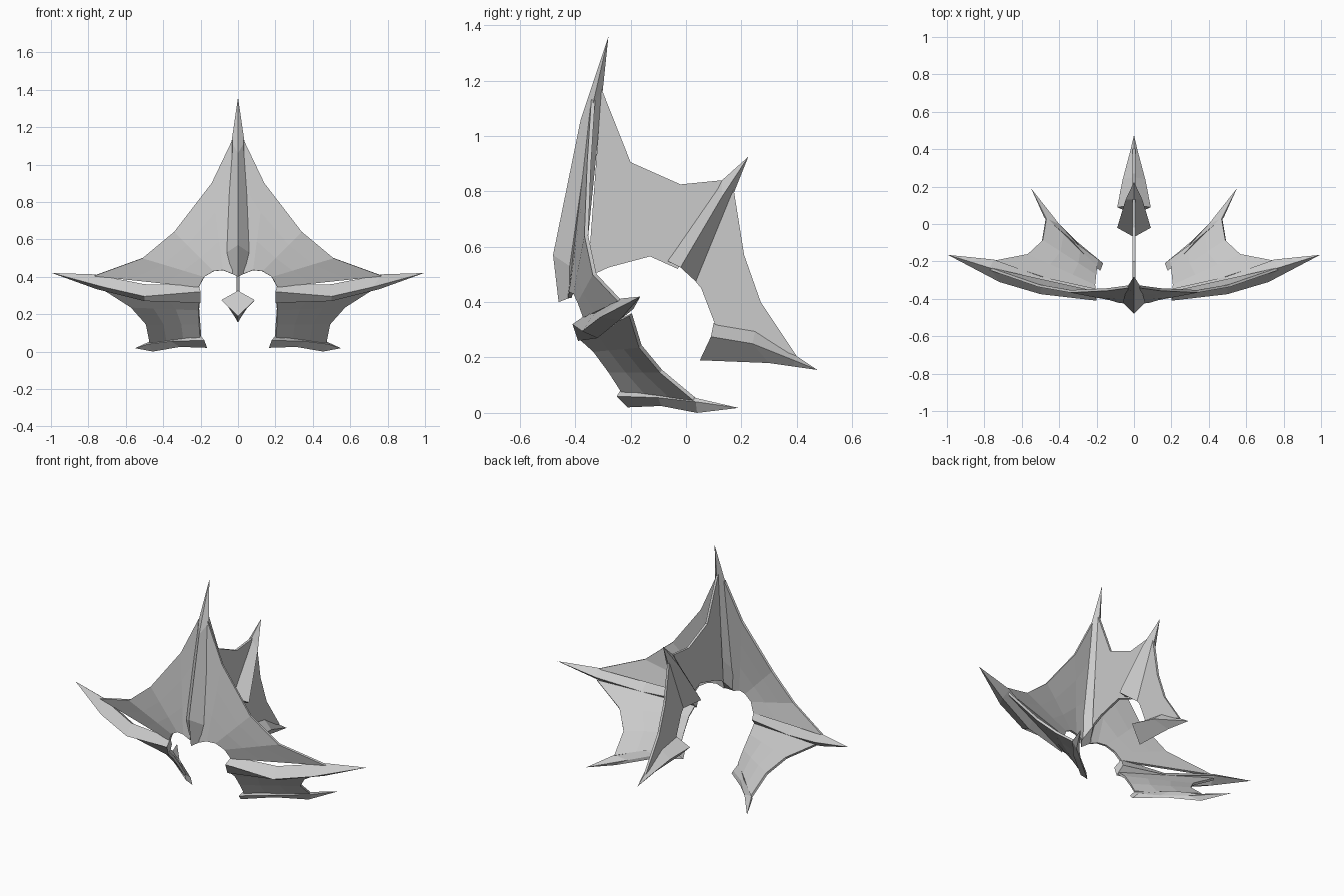
import bpy
from mathutils import Vector


def make(name, verts, faces, mirror=False, thick=0):
    me = bpy.data.meshes.new(name)
    me.from_pydata([tuple(v) for v in verts], [], faces)
    me.validate()
    ob = bpy.data.objects.new(name, me)
    bpy.context.collection.objects.link(ob)
    if thick:
        m = ob.modifiers.new("thickness", 'SOLIDIFY')
        m.thickness, m.offset = thick, 0
    if mirror:
        ob.modifiers.new("mirror", 'MIRROR')
    return ob


def spike(name, sections, tip, mirror=False):
    """Four-sided sections lofted to a point."""
    verts = [p for s in sections for p in s] + [tip]
    n = len(sections)
    faces = [(3, 2, 1, 0)]
    for r in range(n - 1):
        for i in range(4):
            a, b = r * 4 + i, r * 4 + (i + 1) % 4
            faces.append((a, b, b + 4, a + 4))
    for i in range(4):
        faces.append(((n - 1) * 4 + i, (n - 1) * 4 + (i + 1) % 4, n * 4))
    return make(name, verts, faces, mirror)


def kite(front, side, back):
    """Section symmetric about the centre plane."""
    return [(0, *front), side, (0, *back), (-side[0], side[1], side[2])]


def web(name, outer, inner, mirror=False, rows=3):
    """Thin membrane ruled between two edge polylines."""
    n = len(outer)
    verts = [Vector(o).lerp(Vector(i), r / rows)
             for r in range(rows + 1) for o, i in zip(outer, inner)]
    faces = [(r * n + k, r * n + k + 1, (r + 1) * n + k + 1, (r + 1) * n + k)
             for r in range(rows) for k in range(n - 1)]
    return make(name, verts, faces, mirror, 0.014)


# Centre spikes
spike("front_spike", [
    kite((-0.46, 0.40), (0.03, -0.42, 0.415), (-0.355, 0.49)),
    kite((-0.48, 0.57), (0.06, -0.42, 0.53), (-0.355, 0.62)),
    kite((-0.38, 1.06), (0.035, -0.335, 1.12), (-0.30, 1.17))], (0, -0.28, 1.36))
spike("middle_spike", [
    kite((-0.07, 0.55), (0.09, -0.02, 0.525), (0.04, 0.47)),
    kite((0.13, 0.84), (0.045, 0.13, 0.78), (0.175, 0.80))], (0, 0.225, 0.925))
spike("rear_spike", [
    kite((0.10, 0.325), (0.09, 0.09, 0.275), (0.05, 0.19)),
    kite((0.25, 0.30), (0.06, 0.24, 0.25), (0.30, 0.18)),
    kite((0.40, 0.205), (0.02, 0.39, 0.19), (0.39, 0.167))], (0, 0.475, 0.155))

# Paired side spikes
spike("upper_side_spike", [
    [(0.21, -0.36, 0.355), (0.20, -0.41, 0.32), (0.20, -0.39, 0.26), (0.21, -0.345, 0.31)],
    [(0.50, -0.33, 0.36), (0.50, -0.375, 0.295), (0.50, -0.32, 0.27), (0.50, -0.28, 0.32)],
    [(0.77, -0.235, 0.413), (0.72, -0.31, 0.345), (0.76, -0.24, 0.335), (0.75, -0.19, 0.375)]],
    (0.995, -0.165, 0.42), True)
spike("lower_side_spike", [
    [(0.20, -0.235, 0.085), (0.18, -0.25, 0.06), (0.165, -0.21, 0.02), (0.19, -0.19, 0.05)],
    [(0.34, -0.08, 0.075), (0.36, -0.10, 0.055), (0.31, -0.09, 0.025), (0.29, -0.12, 0.045)],
    [(0.47, 0.03, 0.055), (0.48, 0.035, 0.04), (0.455, 0.04, 0.0), (0.40, 0.0, 0.03)]],
    (0.55, 0.19, 0.018), True)

# Centre webs
web("centre_web",
    [(0, -0.305, 1.17), (0, -0.20, 0.905), (0, -0.02, 0.825), (0, 0.13, 0.84)],
    [(0, -0.355, 0.49), (0, -0.28, 0.525), (0, -0.13, 0.565), (0, -0.03, 0.52)])
web("rear_web",
    [(0, 0.17, 0.82), (0, 0.21, 0.57), (0, 0.27, 0.40), (0, 0.40, 0.205)],
    [(0, 0.03, 0.48), (0, 0.055, 0.45), (0, 0.08, 0.385), (0, 0.105, 0.32)])

# Paired side webs
web("front_side_web",
    [(0.03, -0.335, 1.13), (0.14, -0.35, 0.90), (0.34, -0.36, 0.64),
     (0.51, -0.33, 0.50), (0.77, -0.24, 0.405)],
    [(0.03, -0.42, 0.415), (0.08, -0.415, 0.435), (0.13, -0.40, 0.43),
     (0.18, -0.385, 0.40), (0.21, -0.365, 0.345)], True)
web("lower_side_web",
    [(0.75, -0.20, 0.355), (0.57, -0.165, 0.24), (0.49, -0.09, 0.15), (0.47, 0.03, 0.05)],
    [(0.205, -0.38, 0.27), (0.21, -0.33, 0.225), (0.205, -0.275, 0.15), (0.20, -0.23, 0.08)], True)
